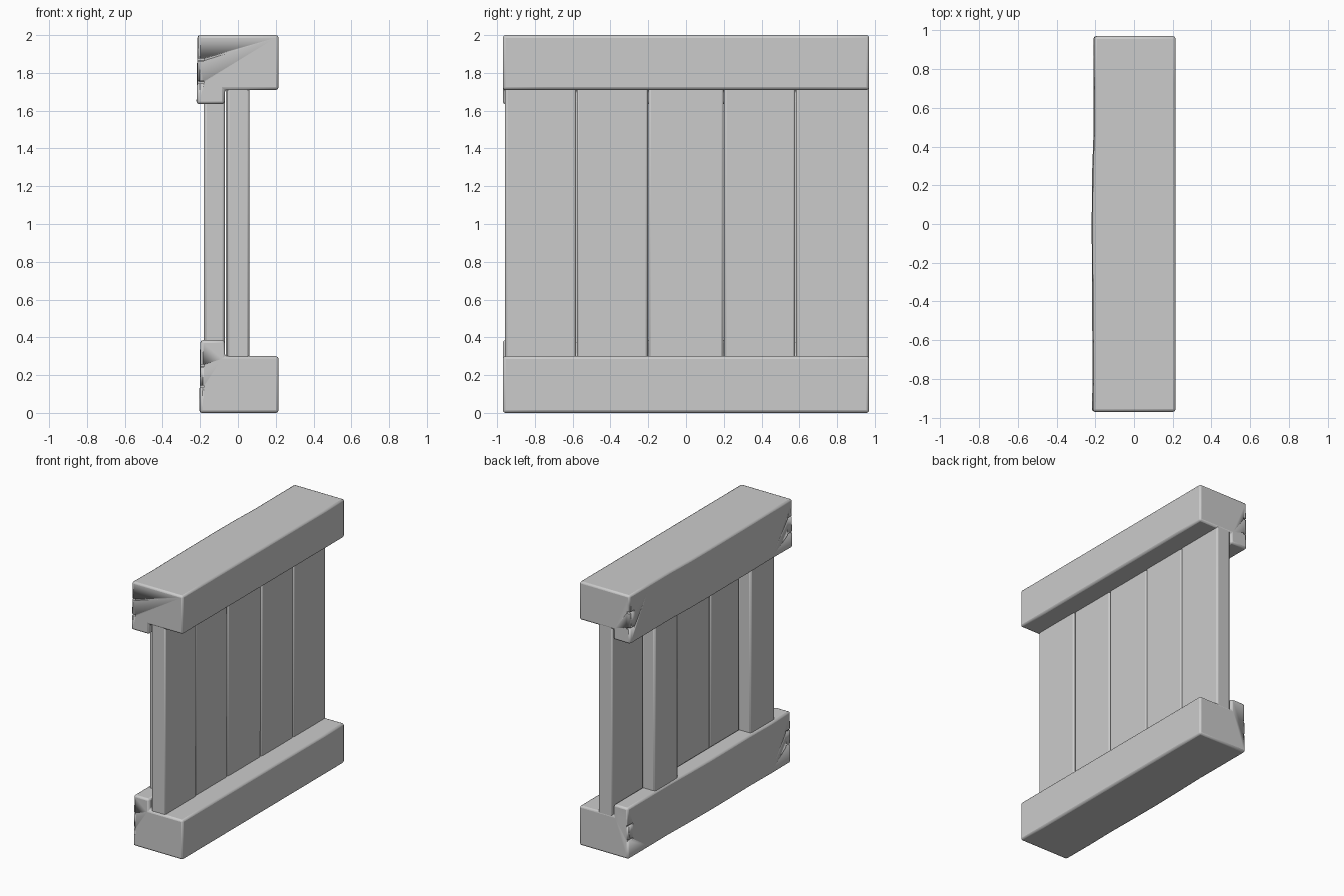
import bpy, bmesh, random
from mathutils import Vector

random.seed(4)
cube = bpy.data.objects.get("Cube")
if cube:
    bpy.data.objects.remove(cube, do_unlink=True)

grey = bpy.data.materials.new("plain_grey")
grey.use_nodes = True
colour = (0.6, 0.6, 0.6, 1)
grey.diffuse_color = colour
grey.node_tree.nodes["Principled BSDF"].inputs["Base Color"].default_value = colour


def finish(name, bm, bevel):
    bmesh.ops.recalc_face_normals(bm, faces=bm.faces)
    mesh = bpy.data.meshes.new(name)
    bm.to_mesh(mesh)
    bm.free()
    mesh.materials.append(grey)
    obj = bpy.data.objects.new(name, mesh)
    bpy.context.collection.objects.link(obj)
    mod = obj.modifiers.new("worn_edges", 'BEVEL')
    mod.width = bevel
    mod.segments = 2
    mod.limit_method = 'ANGLE'
    mod.angle_limit = 0.6
    bpy.ops.object.select_all(action='DESELECT')
    obj.select_set(True)
    bpy.context.view_layer.objects.active = obj
    bpy.ops.object.shade_smooth_by_angle(angle=0.7)
    return obj


def beam(name, profile, steps=8):
    """Loft an x-z profile along y, with a slightly uneven worn side."""
    bm = bmesh.new()
    rings = []
    for i in range(steps + 1):
        y = -0.97 + 1.94 * i / steps
        wear = random.uniform(0, 0.012)
        rings.append([bm.verts.new((x + (wear if x < -0.15 else 0), y, z))
                      for x, z in profile])
    n = len(profile)
    for a, b in zip(rings, rings[1:]):
        for k in range(n):
            bm.faces.new((a[k], a[(k + 1) % n], b[(k + 1) % n], b[k]))
    bm.faces.new(rings[0])
    bm.faces.new(rings[-1])
    return finish(name, bm, 0.014)


def box(name, low, high, bevel):
    low, high = Vector(low), Vector(high)
    bm = bmesh.new()
    bmesh.ops.create_cube(bm, size=1)
    bmesh.ops.scale(bm, vec=high - low, verts=bm.verts)
    bmesh.ops.translate(bm, vec=(low + high) / 2, verts=bm.verts)
    return finish(name, bm, bevel)


# Rails: heavy beams with a lip that holds the battens
bottom = beam("bottom_rail", [(-0.205, 0), (0.215, 0), (0.215, 0.3),
                              (-0.07, 0.3), (-0.07, 0.385), (-0.2, 0.385)])
top = beam("top_rail", [(-0.215, 2), (0.215, 2), (0.215, 1.71),
                        (-0.07, 1.71), (-0.07, 1.635), (-0.22, 1.635)])

# Short splits in the worn side at the rail ends
splits = [(bottom, 0.14), (bottom, 0.25), (top, 1.75), (top, 1.87)]
for i, (rail, z) in enumerate(splits):
    for side in (-1, 1):
        y = side * 0.97
        cutter = box(f"split_cutter_{i}_{side}", (-0.25, y - 0.06, z - 0.006),
                     (-0.18, y + 0.06, z + 0.006), 0.001)
        cutter.hide_render = True
        cutter.hide_viewport = True
        cut = rail.modifiers.new("split", 'BOOLEAN')
        cut.operation = 'DIFFERENCE'
        cut.object = cutter

# Wall of five upright planks with narrow seams
edges = [-0.96, -0.58, -0.2, 0.2, 0.58, 0.97]
for i, (a, b) in enumerate(zip(edges, edges[1:])):
    shift = random.uniform(-0.006, 0.004)
    box(f"plank_{i + 1}", (-0.06 + shift, a + 0.002, 0.27),
        (0.058 + shift, b - 0.002, 1.74), 0.012)

# Two upright battens on the lipped side
for name, a, b in (("rear_batten", 0.35, 0.63), ("front_batten", -0.81, -0.52)):
    box(name, (-0.18, a, 0.36), (-0.068, b, 1.66), 0.015)
